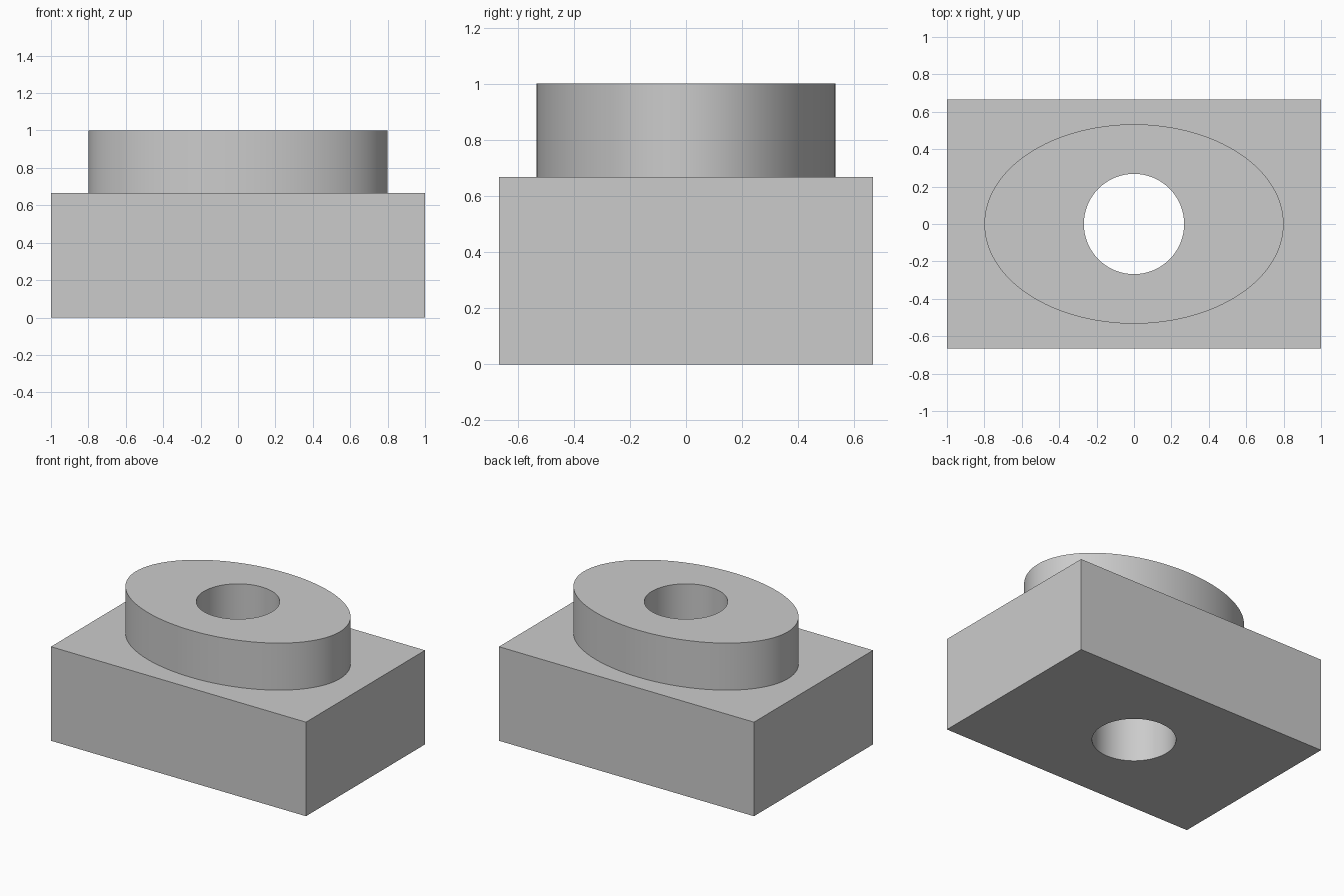
import bpy
import math

default = bpy.data.objects.get("Cube")
if default:
    bpy.data.objects.remove(default, do_unlink=True)

WIDTH, DEPTH, BLOCK_TOP, TOP = 2.0, 4 / 3, 2 / 3, 1.0
BOSS_RX, BOSS_RY, HOLE_R = 0.8, 0.533, 0.268
SEGMENTS = 128

grey = bpy.data.materials.new("light_grey")
grey.use_nodes = True
colour = (0.6, 0.6, 0.6, 1)
grey.diffuse_color = colour
grey.node_tree.nodes["Principled BSDF"].inputs["Base Color"].default_value = colour


def finish(name, scale):
    ob = bpy.context.object
    ob.name = name
    ob.scale = scale
    bpy.ops.object.transform_apply(location=True, rotation=True, scale=True)
    ob.data.materials.append(grey)
    return ob


def cylinder(name, rx, ry, bottom, top):
    bpy.ops.mesh.primitive_cylinder_add(
        vertices=SEGMENTS, radius=1, depth=1, location=(0, 0, (bottom + top) / 2))
    return finish(name, (rx, ry, top - bottom))


def combine(target, tool, operation):
    """Apply a boolean to the target and discard the tool."""
    mod = target.modifiers.new(operation.title(), "BOOLEAN")
    mod.operation = operation
    mod.solver = "EXACT"
    mod.object = tool
    bpy.context.view_layer.objects.active = target
    bpy.ops.object.modifier_apply(modifier=mod.name)
    bpy.data.objects.remove(tool, do_unlink=True)


# Rectangular base block
bpy.ops.mesh.primitive_cube_add(size=1, location=(0, 0, BLOCK_TOP / 2))
block = finish("bored_block", (WIDTH, DEPTH, BLOCK_TOP))

# Elliptical boss, sunk into the block so the two merge cleanly
boss = cylinder("elliptical_boss", BOSS_RX, BOSS_RY, BLOCK_TOP / 2, TOP)
combine(block, boss, "UNION")

# Round hole straight through both
bore = cylinder("bore_cutter", HOLE_R, HOLE_R, -0.2, TOP + 0.2)
combine(block, bore, "DIFFERENCE")

# Smooth round walls, crisp edges
bpy.ops.object.select_all(action="DESELECT")
block.select_set(True)
bpy.context.view_layer.objects.active = block
bpy.ops.object.shade_smooth_by_angle(angle=math.radians(30))
